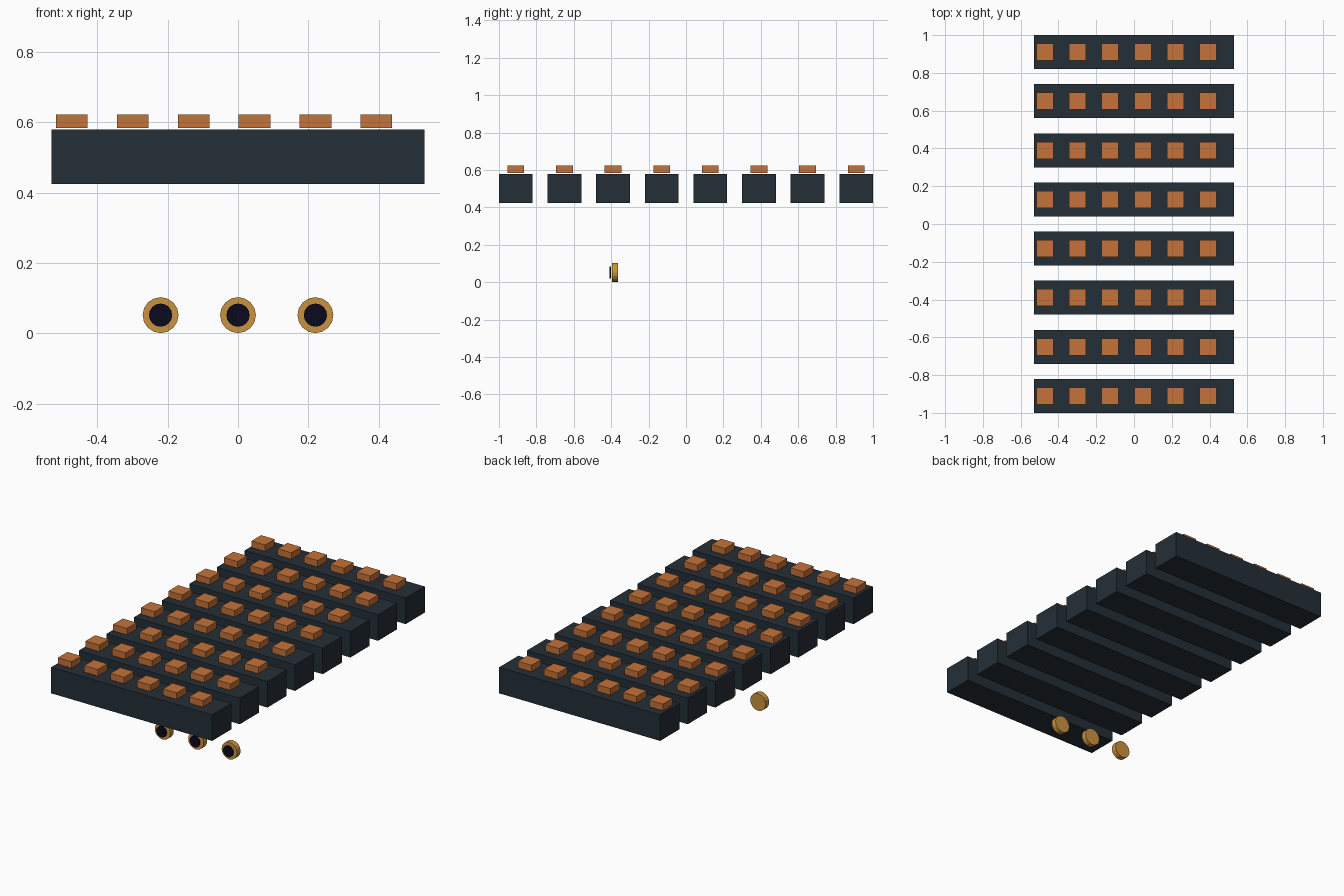
import bpy
import math

cube = bpy.data.objects.get("Cube")
if cube:
    bpy.data.objects.remove(cube, do_unlink=True)


def material(name, rgb):
    mat = bpy.data.materials.new(name)
    mat.use_nodes = True
    color = (*rgb, 1)
    mat.diffuse_color = color
    mat.node_tree.nodes["Principled BSDF"].inputs["Base Color"].default_value = color
    return mat


slate = material("dark slate", (0.018, 0.028, 0.038))
copper = material("copper orange", (0.56, 0.17, 0.042))
gold = material("gold", (0.60, 0.29, 0.05))
navy = material("dark navy", (0.003, 0.003, 0.013))


def box(name, center, size, mat):
    bpy.ops.mesh.primitive_cube_add(size=1, location=center)
    obj = bpy.context.object
    obj.name = name
    obj.scale = size
    bpy.ops.object.transform_apply(location=False, rotation=False, scale=True)
    obj.data.materials.append(mat)


def disc(name, x, y, radius, depth, mat):
    bpy.ops.mesh.primitive_cylinder_add(
        vertices=16, radius=radius, depth=depth,
        location=(x, y, 0.052), rotation=(math.pi / 2, 0, 0))
    obj = bpy.context.object
    obj.name = name
    obj.data.materials.append(mat)


# Rows of beams, each carrying a line of raised pads
ROWS, PADS = 8, 6
for row in range(ROWS):
    y = -0.91 + row * 0.26
    box(f"beam_{row + 1}", (0, y, 0.502), (1.06, 0.18, 0.155), slate)
    for col in range(PADS):
        x = -0.472 + col * 0.173
        box(f"pad_{row + 1}_{col + 1}", (x, y, 0.603), (0.09, 0.09, 0.039), copper)

# Round dials below the beams, each with a dark face plate in front
for side, x in (("right", -0.22), ("middle", 0), ("left", 0.22)):
    disc(f"dial_{side}", x, -0.379, 0.051, 0.033, gold)
    disc(f"dial_face_{side}", x, -0.405, 0.033, 0.007, navy)
